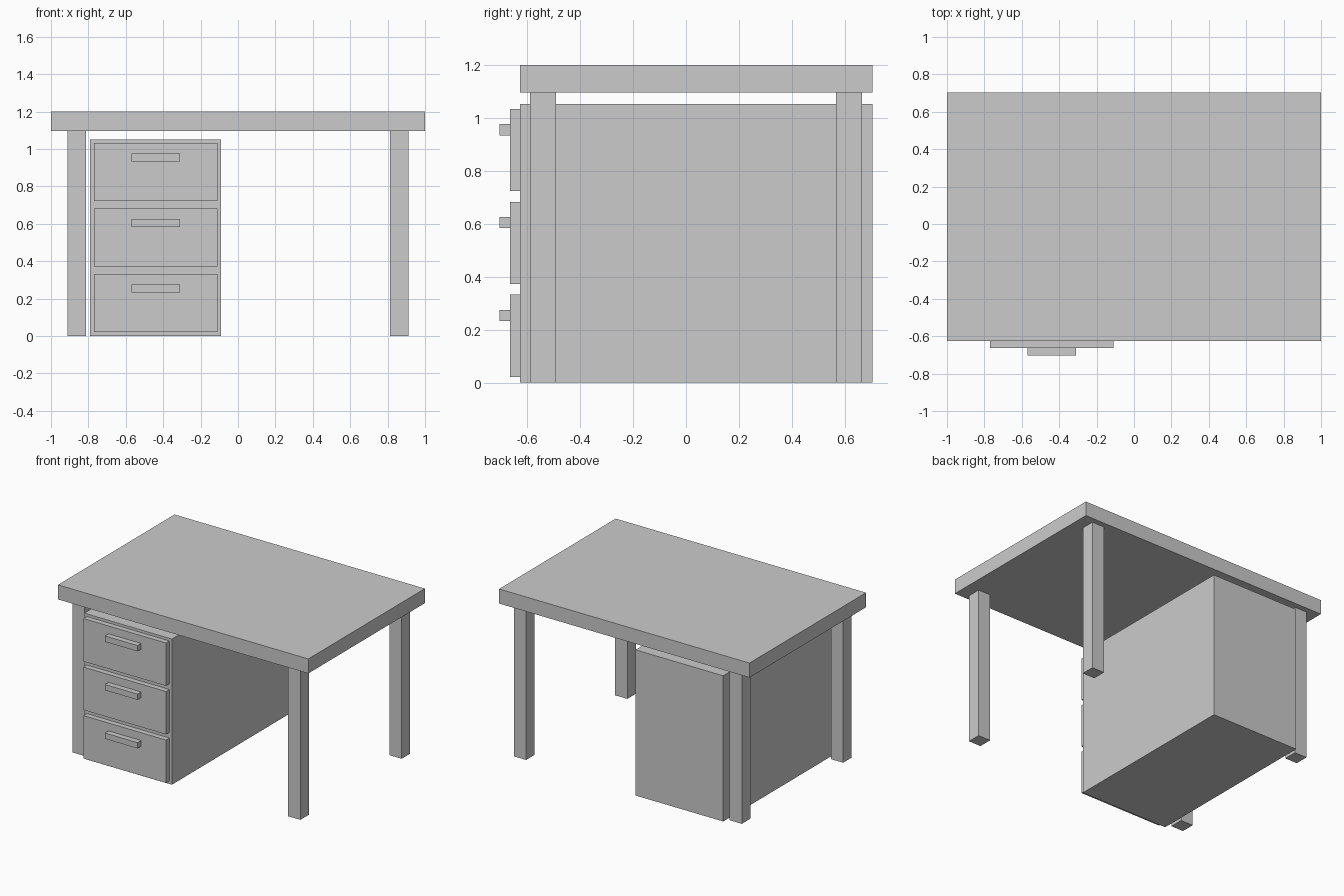
import bpy

if "Cube" in bpy.data.objects:
    bpy.data.objects.remove(bpy.data.objects["Cube"])


def box(name, x, y, z):
    """Axis-aligned box from (min, max) ranges."""
    ranges = (x, y, z)
    bpy.ops.mesh.primitive_cube_add(size=1, location=[(a + b) / 2 for a, b in ranges])
    obj = bpy.context.object
    obj.name = name
    obj.scale = [b - a for a, b in ranges]
    bpy.ops.object.transform_apply(location=False, rotation=False, scale=True)
    return obj


FRONT, BACK = -0.626, 0.704
TOP_UNDERSIDE = 1.095

# Desk top
box("desk_top", (-1, 1), (FRONT, BACK), (TOP_UNDERSIDE, 1.2))

# Four square legs
for side, cx in (("left", -0.862), ("right", 0.862)):
    for end, cy in (("front", -0.54), ("back", 0.615)):
        box(f"{end}_{side}_leg", (cx - 0.049, cx + 0.049),
            (cy - 0.049, cy + 0.049), (0, TOP_UNDERSIDE))

# Drawer cabinet, with a small gap below the top
box("drawer_cabinet", (-0.79, -0.09), (FRONT, BACK), (0, 1.052))

# Three drawer fronts with bar handles
for i in range(3):
    zc = 0.177 + 0.3505 * i
    box(f"drawer_front_{i + 1}", (-0.77, -0.11), (-0.664, FRONT), (zc - 0.155, zc + 0.155))
    box(f"drawer_handle_{i + 1}", (-0.57, -0.31), (-0.704, -0.664), (zc + 0.056, zc + 0.098))
